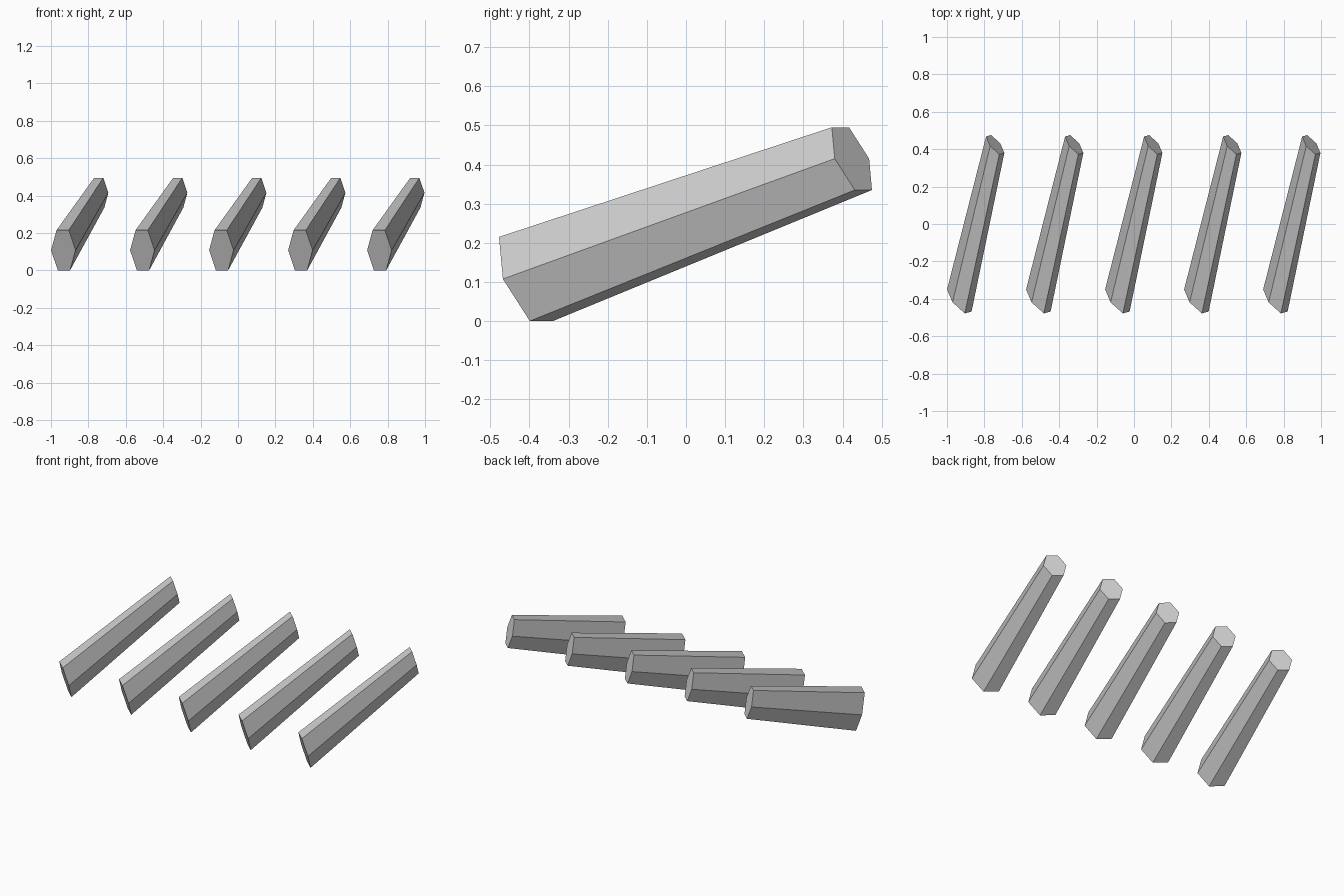
import bpy, bmesh, math
from mathutils import Vector

if "Cube" in bpy.data.objects:
    bpy.data.objects.remove(bpy.data.objects["Cube"])

COUNT, SPACING = 5, 0.4225

# tapered bar: end centres (first bar), hexagon axes and far-end taper
NEAR = Vector((-0.934, -0.409, 0.1075))
FAR = Vector((-0.742, 0.424, 0.415))
U = Vector((0.0655, -0.059, 0.0))
V = Vector((-0.004, -0.0455, 0.1241))
TAPER = 0.745

grey = bpy.data.materials.new("grey")
grey.diffuse_color = (0.6, 0.6, 0.6, 1)
grey.use_nodes = True
grey.node_tree.nodes["Principled BSDF"].inputs["Base Color"].default_value = grey.diffuse_color


def hexagon(bm, centre, scale):
    angles = [math.radians(60 * i) for i in range(6)]
    return [bm.verts.new(centre + (U * math.cos(a) + V * math.sin(a)) * scale)
            for a in angles]


# one slanted hexagonal bar, its mesh shared by all five
bm = bmesh.new()
near = hexagon(bm, NEAR, 1.0)
far = hexagon(bm, FAR, TAPER)
bm.faces.new(near)
bm.faces.new(far)
for i in range(6):
    j = (i + 1) % 6
    bm.faces.new((near[i], near[j], far[j], far[i]))
bmesh.ops.recalc_face_normals(bm, faces=bm.faces)
mesh = bpy.data.meshes.new("slanted_bar")
bm.to_mesh(mesh)
bm.free()
mesh.materials.append(grey)

# row of bars
for n in range(COUNT):
    bar = bpy.data.objects.new(f"slanted_bar_{n + 1}", mesh)
    bar.location.x = n * SPACING
    bpy.context.collection.objects.link(bar)
